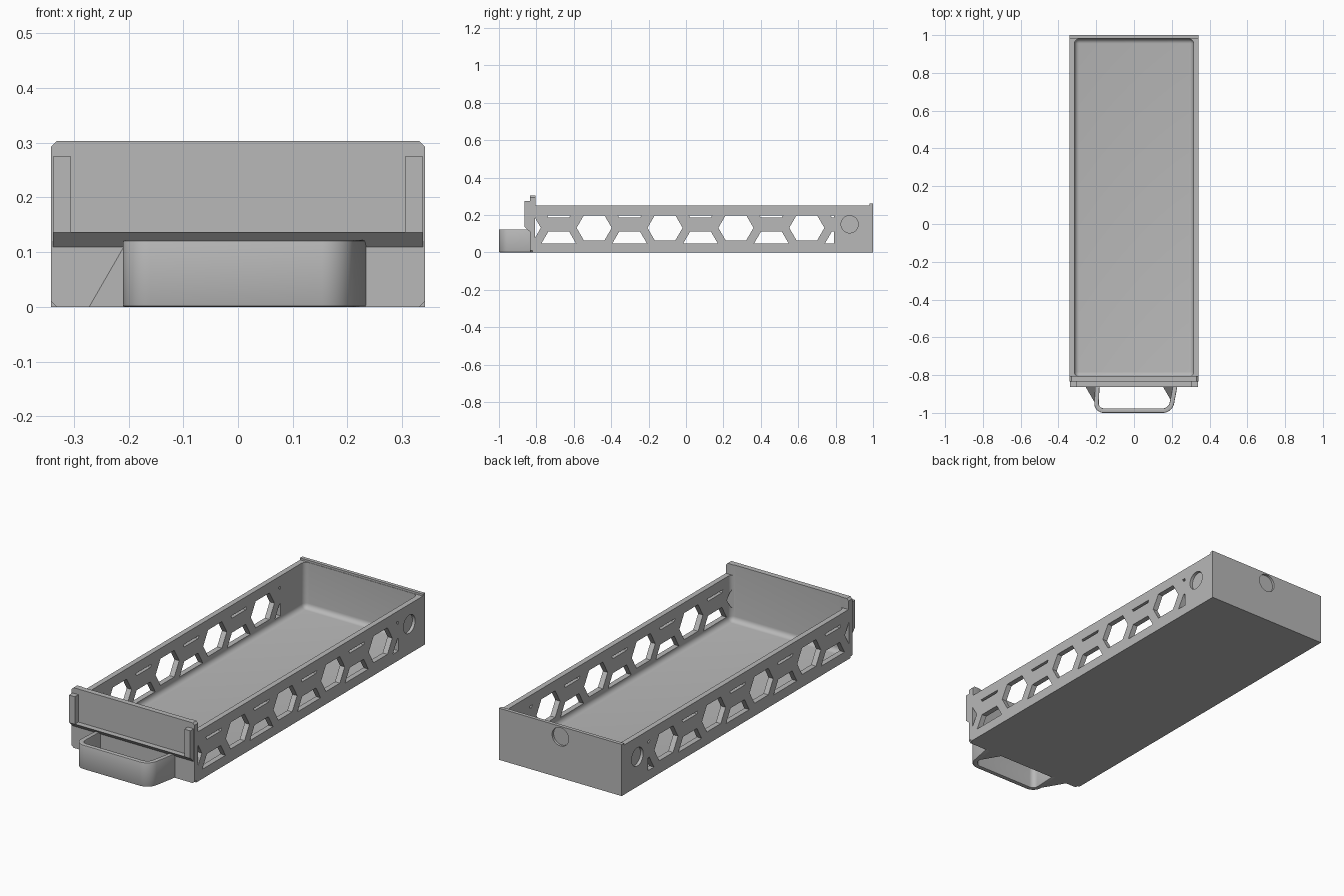
import bpy, bmesh, math
from mathutils import Vector, Matrix

old = bpy.data.objects.get("Cube")
if old:
    bpy.data.objects.remove(old, do_unlink=True)

grey = bpy.data.materials.new("plain grey")
grey.use_nodes = True
COLOUR = (0.48, 0.48, 0.48, 1)
grey.diffuse_color = COLOUR
grey.node_tree.nodes["Principled BSDF"].inputs["Base Color"].default_value = COLOUR


def finish(bm, name):
    bmesh.ops.recalc_face_normals(bm, faces=bm.faces)
    mesh = bpy.data.meshes.new(name)
    bm.to_mesh(mesh)
    bm.free()
    mesh.materials.append(grey)
    ob = bpy.data.objects.new(name, mesh)
    bpy.context.collection.objects.link(ob)
    return ob


def box(name, lo, hi, bevel=0):
    lo, hi = Vector(lo), Vector(hi)
    bm = bmesh.new()
    bmesh.ops.create_cube(bm, size=1)
    for v in bm.verts:
        v.co = (lo + hi) / 2 + v.co * (hi - lo)
    if bevel:
        bmesh.ops.bevel(bm, geom=bm.edges[:], offset=bevel, segments=6,
                        profile=0.5, affect='EDGES')
    return finish(bm, name)


def prism(name, points, offset):
    """Extrude a flat polygon along an offset."""
    bm = bmesh.new()
    face = bm.faces.new([bm.verts.new(p) for p in points])
    new = bmesh.ops.extrude_face_region(bm, geom=[face])["geom"]
    moved = [g for g in new if isinstance(g, bmesh.types.BMVert)]
    bmesh.ops.translate(bm, verts=moved, vec=offset)
    return finish(bm, name)


def cylinder(name, centre, radius, depth, rotation):
    bm = bmesh.new()
    bmesh.ops.create_cone(bm, cap_ends=True, segments=40, radius1=radius,
                          radius2=radius, depth=depth,
                          matrix=Matrix.Translation(centre) @ rotation)
    return finish(bm, name)


def apply_modifiers(ob):
    bpy.context.view_layer.update()
    graph = bpy.context.evaluated_depsgraph_get()
    mesh = bpy.data.meshes.new_from_object(ob.evaluated_get(graph))
    ob.modifiers.clear()
    ob.data = mesh


def combine(ob, other, operation):
    mod = ob.modifiers.new("combine", 'BOOLEAN')
    mod.operation, mod.solver, mod.object = operation, 'EXACT', other
    apply_modifiers(ob)
    bpy.data.objects.remove(other, do_unlink=True)


def smooth(ob):
    bpy.ops.object.select_all(action='DESELECT')
    ob.select_set(True)
    bpy.context.view_layer.objects.active = ob
    bpy.ops.object.shade_smooth_by_angle(angle=math.radians(30))


HALF, FRONT = 0.342, -0.835

# Tray block with back lip and tall front panel with clipped corners
tray = box("drawer_tray", (-HALF, -0.82, 0), (HALF, 1, 0.25))
combine(tray, box("lip", (-HALF, 0.982, 0.1), (HALF, 1, 0.26)), 'UNION')
c, top = 0.01, 0.303
corners = [(HALF, c), (HALF, top - c), (HALF - c, top)]
right = [(HALF - c, 0)] + corners
outline = right + [(-x, z) for x, z in reversed(right)]
panel = prism("panel", [(x, FRONT, z) for x, z in outline], (0, 0.03, 0))
combine(tray, panel, 'UNION')

# Rounded cavity
combine(tray, box("cavity", (-0.315, -0.808, 0.02), (0.315, 0.98, 0.5), 0.025), 'DIFFERENCE')

# Honeycomb openings through both side walls, clipped to a rectangular window
bm = bmesh.new()
PITCH = 0.379
shape = [(-0.094, 0), (-0.055, -0.067), (0.055, -0.067),
         (0.094, 0), (0.055, 0.067), (-0.055, 0.067)]
for i in range(5):
    y0 = -0.87 + i * PITCH
    for y, z in ((y0, 0.131), (y0 + PITCH / 2, 0.045), (y0 + PITCH / 2, 0.252)):
        bm.faces.new([bm.verts.new((-0.5, y + dy, z + dz)) for dy, dz in shape])
for co, no in (((0, -0.807, 0), (0, -1, 0)), ((0, 0.79, 0), (0, 1, 0)),
               ((0, 0, 0.048), (0, 0, -1)), ((0, 0, 0.198), (0, 0, 1))):
    bmesh.ops.bisect_plane(bm, geom=bm.verts[:] + bm.edges[:] + bm.faces[:],
                           plane_co=co, plane_no=no, clear_outer=True)
new = bmesh.ops.extrude_face_region(bm, geom=bm.faces[:])["geom"]
bmesh.ops.translate(bm, verts=[g for g in new if isinstance(g, bmesh.types.BMVert)],
                    vec=(1, 0, 0))
combine(tray, finish(bm, "openings"), 'DIFFERENCE')

# Shallow round pockets on the sides and the back
for side in (-1, 1):
    combine(tray, cylinder("pocket", (side * HALF, 0.875, 0.15), 0.046, 0.03,
                           Matrix.Rotation(math.pi / 2, 4, 'Y')), 'DIFFERENCE')
combine(tray, cylinder("pocket", (0, 1, 0.207), 0.046, 0.024,
                       Matrix.Rotation(math.pi / 2, 4, 'X')), 'DIFFERENCE')
smooth(tray)

# Label holder: sloped ledge and two side rails
LIP = -0.863
prism("label_ledge", [(-0.338, FRONT + 0.005, 0.105), (-0.338, LIP, 0.137),
                      (-0.338, FRONT + 0.005, 0.137)], (0.676, 0, 0))
for side, name in ((-1, "right"), (1, "left")):
    a, b = sorted((side * 0.305, side * 0.338))
    box(name + "_label_rail", (a, LIP, 0.136), (b, FRONT + 0.005, 0.275))

# Handle: a rounded loop of thin wall
HEIGHT, WALL, R = 0.122, 0.024, 0.04
path = [Vector((-0.193, FRONT + 0.01))]
for corner, nxt in ((Vector((-0.2, -0.988)), Vector((0.193, -0.988))),
                    (Vector((0.193, -0.988)), Vector((0.224, FRONT + 0.01)))):
    a = corner + (path[-1] - corner).normalized() * R
    b = corner + (nxt - corner).normalized() * R
    for k in range(9):
        t = k / 8
        w = 1 - t
        # weighted quadratic curve, close to a circular arc
        m = 2 * 0.72 * t * w
        path.append((a * w * w + corner * m + b * t * t) / (w * w + m + t * t))
path.append(Vector((0.224, FRONT + 0.01)))
bm = bmesh.new()
low = [bm.verts.new((p.x, p.y, 0)) for p in path]
high = [bm.verts.new((p.x, p.y, HEIGHT)) for p in path]
for i in range(len(path) - 1):
    bm.faces.new((low[i], low[i + 1], high[i + 1], high[i]))
handle = finish(bm, "handle")
mod = handle.modifiers.new("wall", 'SOLIDIFY')
mod.thickness, mod.offset, mod.use_even_offset = WALL, 0, True
mod = handle.modifiers.new("edge", 'BEVEL')
mod.width, mod.segments, mod.limit_method = 0.004, 2, 'ANGLE'
mod.angle_limit = math.radians(50)
apply_modifiers(handle)
smooth(handle)

# Tapered braces, both leaning the same way
for name, x in (("outer_brace", -0.195), ("inner_brace", 0.215)):
    bm = bmesh.new()
    for p in ((x, FRONT + 0.005, 0), (x - 0.08, FRONT + 0.005, 0),
              (x - 0.012, FRONT + 0.005, HEIGHT - 0.004), (x - 0.01, -0.95, 0),
              (x, FRONT + 0.005, HEIGHT - 0.004)):
        bm.verts.new(p)
    bmesh.ops.convex_hull(bm, input=bm.verts[:])
    finish(bm, name)
